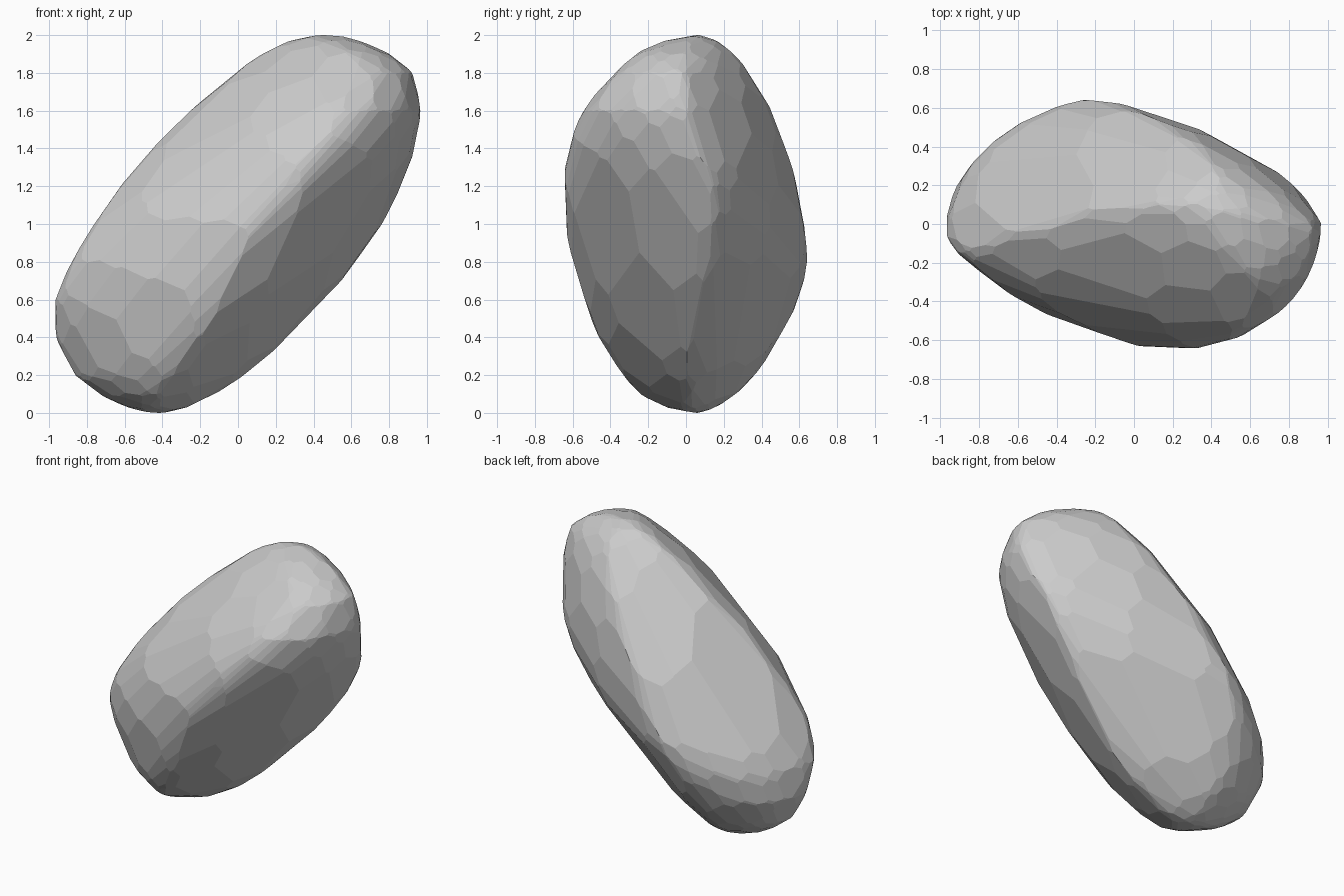
import bpy, bmesh, math
from mathutils import Vector

if "Cube" in bpy.data.objects:
    bpy.data.objects.remove(bpy.data.objects["Cube"])

# Level sections: z, then left/right x, front/back y (the four extremes),
# then y of the left/right extremes and x of the front/back extremes
LEVELS = [
    (0.00, -.42, -.42, .06, .06, .06, .06, -.42, -.42),
    (0.03, -.58, -.27, -.10, .15, .04, .03, -.44, -.42),
    (0.10, -.73, -.13, -.24, .26, .03, .02, -.43, -.41),
    (0.20, -.86, .03, -.33, .36, .03, .01, -.38, -.42),
    (0.40, -.96, .25, -.46, .49, .02, .03, -.22, -.42),
    (0.60, -.965, .45, -.535, .59, -.06, .07, -.10, -.36),
    (0.80, -.875, .62, -.595, .64, -.13, .12, .00, -.25),
    (1.00, -.76, .76, -.63, .62, -.11, .14, .12, -.13),
    (1.20, -.61, .86, -.64, .585, -.07, .14, .25, -.02),
    (1.40, -.45, .93, -.615, .52, -.03, .06, .40, .10),
    (1.60, -.25, .965, -.54, .45, .04, .00, .53, .25),
    (1.80, -.01, .92, -.37, .33, .08, -.02, .63, .38),
    (1.90, .13, .80, -.26, .25, .10, -.01, .58, .43),
    (1.97, .28, .63, -.11, .16, .10, .03, .50, .44),
    (2.00, .46, .46, .07, .07, .07, .07, .46, .46),
]


def blend(z, z0, e0, z1, e1):
    t = min(1, max(0, (z - z0) / (z1 - z0)))
    return e0 + (e1 - e0) * t


def section(z, xl, xr, yf, yb, yl, yr, xf, xb):
    """Rounded diamond made of four superellipse quarters."""
    pts = []
    quarters = ((xr, yb, 1.3),
                (xl, yb, blend(z, .3, 1.95, 1.2, 1.3)),
                (xl, yf, 1.4),
                (xr, yf, blend(z, .8, 1.3, 1.7, 1.95)))
    for sx, sy, e in quarters:
        cx = xb if sy == yb else xf
        cy = yr if sx == xr else yl
        for i in range(13):
            t = i / 12 * math.pi / 2
            c = max(0, math.cos(t)) ** (2 / e)
            s = max(0, math.sin(t)) ** (2 / e)
            pts.append(Vector((cx + (sx - cx) * c, cy + (sy - cy) * s, z - 1)))
    return pts


def directions(count):
    """Evenly spread unit vectors plus the six axes."""
    dirs = [Vector(v) for v in ((1, 0, 0), (-1, 0, 0), (0, 1, 0),
                                (0, -1, 0), (0, 0, 1), (0, 0, -1))]
    for i in range(count):
        z = 1 - (2 * i + 1) / count
        r = math.sqrt(1 - z * z)
        a = i * math.pi * (3 - math.sqrt(5))
        dirs.append(Vector((r * math.cos(a), r * math.sin(a), z)))
    return dirs


def hull(points):
    bm = bmesh.new()
    for p in points:
        bm.verts.new(p)
    bmesh.ops.remove_doubles(bm, verts=bm.verts[:], dist=1e-4)
    bmesh.ops.convex_hull(bm, input=bm.verts[:])
    loose = [v for v in bm.verts if not v.link_faces]
    bmesh.ops.delete(bm, geom=loose, context='VERTS')
    return bm


# Flat chisel planes that touch the rounded body
cloud = [p for level in LEVELS for p in section(*level)]
planes = [(n, max(n.dot(p) for p in cloud)) for n in directions(340)]

# Corners where the planes meet, found through the dual hull
dual = hull([n / h for n, h in planes])
corners = []
for f in dual.faces:
    a, b, c = (v.co for v in f.verts[:3])
    n = (b - a).cross(c - a)
    d = n.dot(a)
    if abs(d) > 1e-9:
        p = n / d
        if all(m.dot(p) <= h + 1e-3 for m, h in planes):
            corners.append(p)
dual.free()

# Faceted stone
bm = hull(corners)
bmesh.ops.dissolve_limit(bm, angle_limit=math.radians(1.5),
                         verts=bm.verts[:], edges=bm.edges[:])
bmesh.ops.translate(bm, verts=bm.verts[:], vec=(0, 0, 1))
bmesh.ops.recalc_face_normals(bm, faces=bm.faces[:])
mesh = bpy.data.meshes.new("stone")
bm.to_mesh(mesh)
bm.free()
stone = bpy.data.objects.new("stone", mesh)
bpy.context.collection.objects.link(stone)
